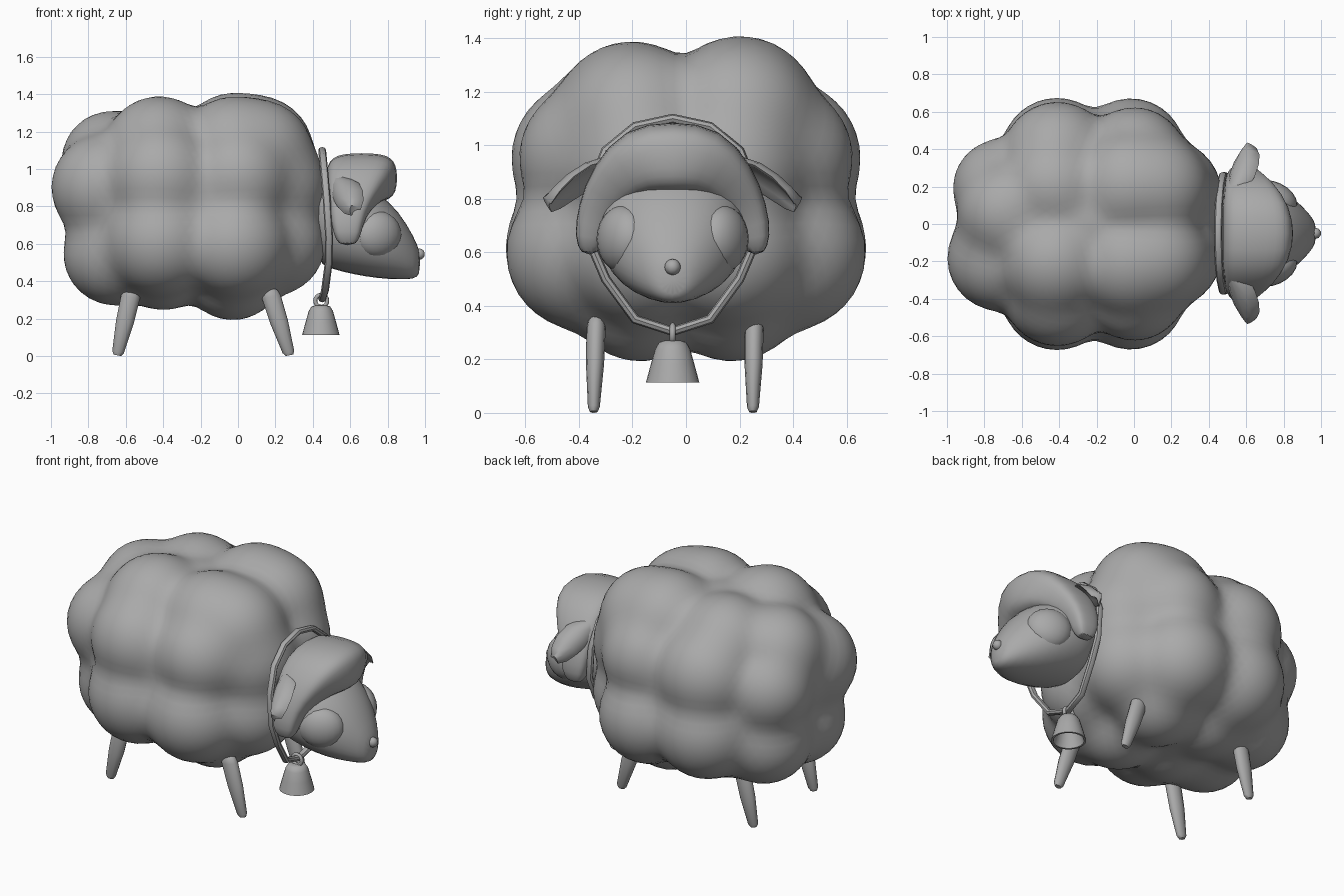
import bpy, bmesh, math
from mathutils import Vector, Matrix

cube = bpy.data.objects.get("Cube")
if cube:
    bpy.data.objects.remove(cube, do_unlink=True)

grey = bpy.data.materials.new("wool_grey")
grey.use_nodes = True
grey.diffuse_color = (0.4, 0.4, 0.4, 1)
grey.node_tree.nodes["Principled BSDF"].inputs["Base Color"].default_value = (0.4, 0.4, 0.4, 1)
MID = -0.05  # centre line of head, collar and bell


def finish(bm, name, angle=60, subsurf=0):
    bmesh.ops.recalc_face_normals(bm, faces=bm.faces[:])
    mesh = bpy.data.meshes.new(name)
    bm.to_mesh(mesh)
    bm.free()
    obj = bpy.data.objects.new(name, mesh)
    bpy.context.collection.objects.link(obj)
    mesh.materials.append(grey)
    if subsurf:
        obj.modifiers.new("Subdivision", "SUBSURF").levels = subsurf
    bpy.ops.object.select_all(action="DESELECT")
    obj.select_set(True)
    bpy.context.view_layer.objects.active = obj
    bpy.ops.object.shade_smooth_by_angle(angle=math.radians(angle))
    return obj


def loft(rings, name, closed=False, angle=60, subsurf=0):
    """Skin a list of equal-length point rings."""
    bm = bmesh.new()
    loops = [[bm.verts.new(p) for p in ring] for ring in rings]
    n = len(loops[0])
    pairs = list(zip(loops, loops[1:]))
    if closed:
        pairs.append((loops[-1], loops[0]))
    for a, b in pairs:
        for i in range(n):
            j = (i + 1) % n
            bm.faces.new((a[i], a[j], b[j], b[i]))
    if not closed:
        bm.faces.new(loops[0])
        bm.faces.new(loops[-1])
    return finish(bm, name, angle, subsurf)


def ring(centre, u, v, n, power=1.0):
    """Rounded section; power below 1 makes it boxier."""
    pts = []
    for i in range(n):
        a = math.tau * i / n
        c, s = math.cos(a), math.sin(a)
        c = math.copysign(abs(c) ** power, c)
        s = math.copysign(abs(s) ** power, s)
        pts.append(Vector(centre) + Vector(u) * c + Vector(v) * s)
    return pts


def blob(name, centre, axes, cols=20, rows=12):
    """Ellipsoid whose three half-axes are given as vectors."""
    bm = bmesh.new()
    m = Matrix(axes).transposed().to_4x4()
    bmesh.ops.create_uvsphere(bm, u_segments=cols, v_segments=rows, radius=1,
                              matrix=Matrix.Translation(centre) @ m)
    return finish(bm, name)


# Fleece: a ball pushed out to the soft envelope of overlapping puffs
puffs = [(-0.67, 0.06, 1.04, 0.27), (-0.71, -0.18, 0.9, 0.285), (-0.7, 0.19, 0.87, 0.265),
         (-0.02, 0.2, 1.11, 0.295), (-0.02, -0.2, 1.09, 0.295), (0.11, 0.19, 1.1, 0.285),
         (0.11, -0.18, 1.08, 0.285), (-0.42, 0.2, 1.07, 0.29), (-0.42, -0.2, 1.09, 0.295)]
for s in (1, -1):
    puffs += [(-0.41, 0.36 * s, 0.95, 0.29), (0, 0.34 * s, 0.95, 0.28),
              (-0.41, 0.37 * s, 0.62, 0.3), (-0.02, 0.38 * s, 0.6, 0.29),
              (-0.03, 0.17 * s, 0.47, 0.275), (-0.4, 0.17 * s, 0.53, 0.28),
              (-0.65, 0.16 * s, 0.55, 0.28), (0.18, 0.16 * s, 0.91, 0.285),
              (0.18, 0.16 * s, 0.61, 0.285)]
core = Vector((-0.25, 0, 0.8))
semi = Vector((0.64, 0.57, 0.52))
SOFT = 36
bm = bmesh.new()
bmesh.ops.create_icosphere(bm, subdivisions=5, radius=1)
for v in bm.verts:
    d = v.co.normalized()
    base = 1 / math.sqrt(sum((d[k] / semi[k]) ** 2 for k in range(3)))
    total = base ** SOFT
    for x, y, z, r in puffs:
        c = Vector((x, y, z)) - core
        along = d.dot(c)
        disc = along * along - c.length_squared + r * r
        if disc > 0:
            total += max(along + math.sqrt(disc), 0) ** SOFT
    v.co = core + d * total ** (1 / SOFT) * 1.012
for _ in range(2):
    bmesh.ops.smooth_vert(bm, verts=bm.verts[:], factor=0.5,
                          use_axis_x=True, use_axis_y=True, use_axis_z=True)
finish(bm, "fleece_body", 180)

# Head: tapered sections from neck to muzzle (x, half width, low, high)
sections = [(0.4, 0.24, 0.5, 0.98), (0.5, 0.28, 0.46, 0.98), (0.62, 0.29, 0.43, 0.95),
            (0.75, 0.265, 0.41, 0.88), (0.86, 0.19, 0.405, 0.78), (0.94, 0.105, 0.408, 0.64),
            (0.975, 0.05, 0.435, 0.56)]
loft([ring((x, MID, (lo + hi) / 2), (0, w, 0), (0, 0, (hi - lo) / 2), 16, 0.92)
      for x, w, lo, hi in sections], "head", subsurf=1)
blob("nose", (0.97, MID, 0.545), [(0.03, 0, 0), (0, 0.03, 0), (0, 0, 0.03)], 10, 8)

# Forelock: thick arch over the head (offset, z, x, half depth, half thickness)
half = [(0.31, 0.59, 0.585, 0.045, 0.03), (0.315, 0.65, 0.585, 0.075, 0.055),
        (0.29, 0.75, 0.585, 0.095, 0.07), (0.225, 0.86, 0.62, 0.14, 0.1),
        (0.13, 0.945, 0.655, 0.185, 0.135)]
arch = half + [(0, 0.955, 0.665, 0.195, 0.14)] + [(-o, *rest) for o, *rest in reversed(half)]
rings = []
for i, (o, z, x, depth, thick) in enumerate(arch):
    a, b = arch[max(i - 1, 0)], arch[min(i + 1, len(arch) - 1)]
    out = Vector((0, -(b[1] - a[1]), b[0] - a[0])).normalized() * thick
    rings.append(ring((x, MID + o, z), (depth, 0, 0), out, 16, 0.62))
loft(rings, "forelock", subsurf=1)

# Eyes and ears on both sides
for s, side in ((1, "left"), (-1, "right")):
    turn = Matrix.Rotation(math.radians(-25 * s), 3, "Z")
    blob(side + "_eye", (0.745, MID + 0.185 * s, 0.65),
         [turn @ Vector((0.135, 0, 0)), turn @ Vector((0, 0.09, 0)), (0, 0, 0.125)])
    along = Vector((0.1, 0.28 * s, -0.16)).normalized()
    wide = Vector((0.83, 0, 0.55))
    wide = (wide - along * wide.dot(along)).normalized()
    flat = along.cross(wide) * s
    # cupped, arched paddle, hollow side down and forward
    rings = []
    for t, w in ((0, 0.035), (0.06, 0.065), (0.15, 0.082), (0.23, 0.08), (0.29, 0.062), (0.33, 0.03)):
        centre = Vector((0.525, MID + 0.19 * s, 0.935)) + along * t
        centre.z += 0.03 * math.sin(math.pi * t / 0.33)
        pts = ring(centre, wide * w, flat * 0.02, 12)
        rings.append([p + flat * 0.035 * (((p - centre).dot(wide) / w) ** 2 - 0.5) for p in pts])
    loft(rings, side + "_ear")

# Collar: faceted tube hanging around the neck (offset, z, x)
path = [(0, 1.1, 0.45), (0.14, 1.07, 0.453), (0.25, 0.98, 0.462), (0.31, 0.83, 0.475),
        (0.31, 0.64, 0.487), (0.25, 0.5, 0.485), (0.14, 0.35, 0.465), (0, 0.305, 0.45)]
path += [(-o, z, x) for o, z, x in path[-2:0:-1]]
rings = []
for i, (o, z, x) in enumerate(path):
    a, b = path[i - 1], path[(i + 1) % len(path)]
    out = Vector((0, -(b[1] - a[1]), b[0] - a[0])).normalized()
    rings.append(ring((x, MID + o, z), (0.021, 0, 0), out * 0.018, 8))
loft(rings, "collar", closed=True, angle=40)

# Bell with its hanging loop
loft([ring((0.445 + 0.032 * math.cos(a), MID, 0.295 + 0.032 * math.sin(a)),
           (0.011 * math.cos(a), 0, 0.011 * math.sin(a)), (0, 0.011, 0), 8)
      for a in [math.tau * k / 16 for k in range(16)]], "bell_loop", closed=True)
profile = [(0.03, 0.27), (0.05, 0.265), (0.065, 0.24), (0.082, 0.18), (0.1, 0.113),
           (0.088, 0.113), (0.068, 0.19), (0.045, 0.245)]
loft([ring((0.443, MID, z), (r, 0, 0), (0, r, 0), 24) for r, z in profile], "bell", angle=50)

# Legs: tapered pegs, splayed fore and aft (top x, foot x)
for name, top, foot in (("front", 0.165, 0.275), ("rear", -0.565, -0.645)):
    for side, y_top, y_foot in (("left", 0.255, 0.25), ("right", -0.335, -0.345)):
        rings = []
        for t, r in ((0, 0.025), (0.04, 0.042), (0.12, 0.05), (0.5, 0.047), (0.95, 0.031), (1, 0.02)):
            centre = (top + (foot - top) * t, y_top + (y_foot - y_top) * t, 0.355 * (1 - t) + 0.004)
            rings.append(ring(centre, (r, 0, 0.2 * r * (1 if top > 0 else -1)), (0, r * 0.72, 0), 12))
        loft(rings, side + "_" + name + "_leg")
